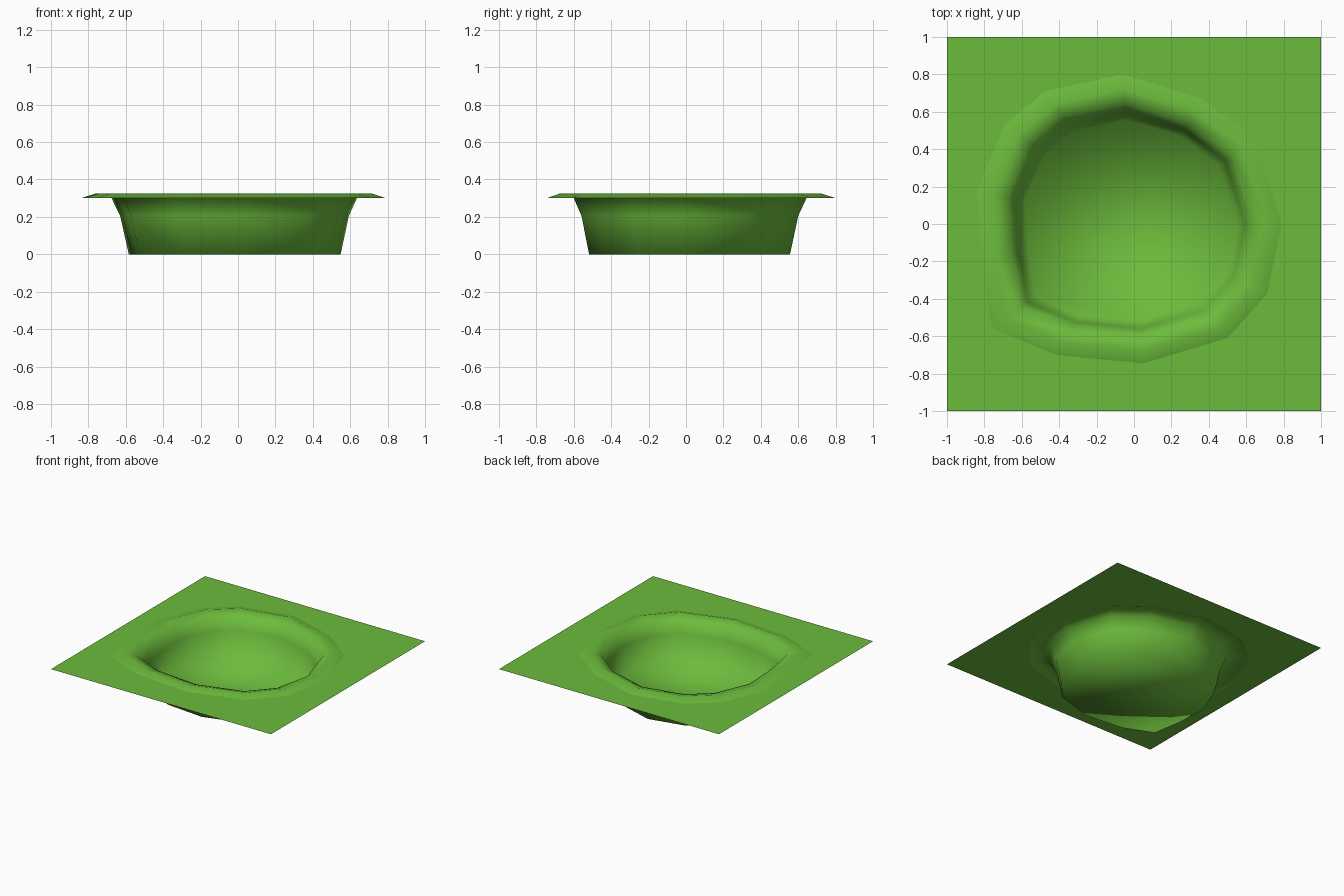
import bpy, bmesh

if "Cube" in bpy.data.objects:
    bpy.data.objects.remove(bpy.data.objects["Cube"])

grass = bpy.data.materials.new("grass_green")
grass.diffuse_color = (0.15, 0.50, 0.045, 1)
grass.use_nodes = True
grass.node_tree.nodes["Principled BSDF"].inputs["Base Color"].default_value = grass.diffuse_color

# Irregular outline of the basin at ground level
OUTLINE = [(-.06, .80), (-.475, .71), (-.69, .53), (-.84, .18), (-.82, -.2),
           (-.76, -.555), (-.42, -.70), (.05, -.745), (.5, -.61),
           (.71, -.375), (.79, 0), (.65, .45), (.36, .67)]
# (scale of outline, height): outer lip foot, lip crest, inner lip, wall, floor
PROFILE = [(1, .30), (.905, .325), (.805, .30), (.75, .205), (.695, 0)]


def finish(bm, name, smooth):
    mesh = bpy.data.meshes.new(name)
    for f in bm.faces:
        f.smooth = smooth
    bm.to_mesh(mesh)
    bm.free()
    mesh.materials.append(grass)
    ob = bpy.data.objects.new(name, mesh)
    bpy.context.collection.objects.link(ob)


def ring(bm, pts, s, z):
    return [bm.verts.new((x * s, y * s, z)) for x, y in pts]


# Flat ground sheet with a hole for the basin
bm = bmesh.new()
edges = []
for pts in ([(-1, -1), (1, -1), (1, 1), (-1, 1)], OUTLINE):
    vs = ring(bm, pts, 1, .30)
    edges += [bm.edges.new((vs[i - 1], vs[i])) for i in range(len(vs))]
bmesh.ops.triangle_fill(bm, use_beauty=True, edges=edges, normal=(0, 0, 1))
for f in bm.faces:
    f.normal_update()
    if f.normal.z < 0:
        f.normal_flip()
finish(bm, "ground_sheet", False)

# Sunken basin with raised lip, smooth shaded into its floor
bm = bmesh.new()
rings = [ring(bm, OUTLINE, s, z) for s, z in PROFILE]
for a, b in zip(rings, rings[1:]):
    for i in range(len(a)):
        bm.faces.new((a[i - 1], a[i], b[i], b[i - 1]))
bm.faces.new(rings[-1])
finish(bm, "pond_basin", True)
